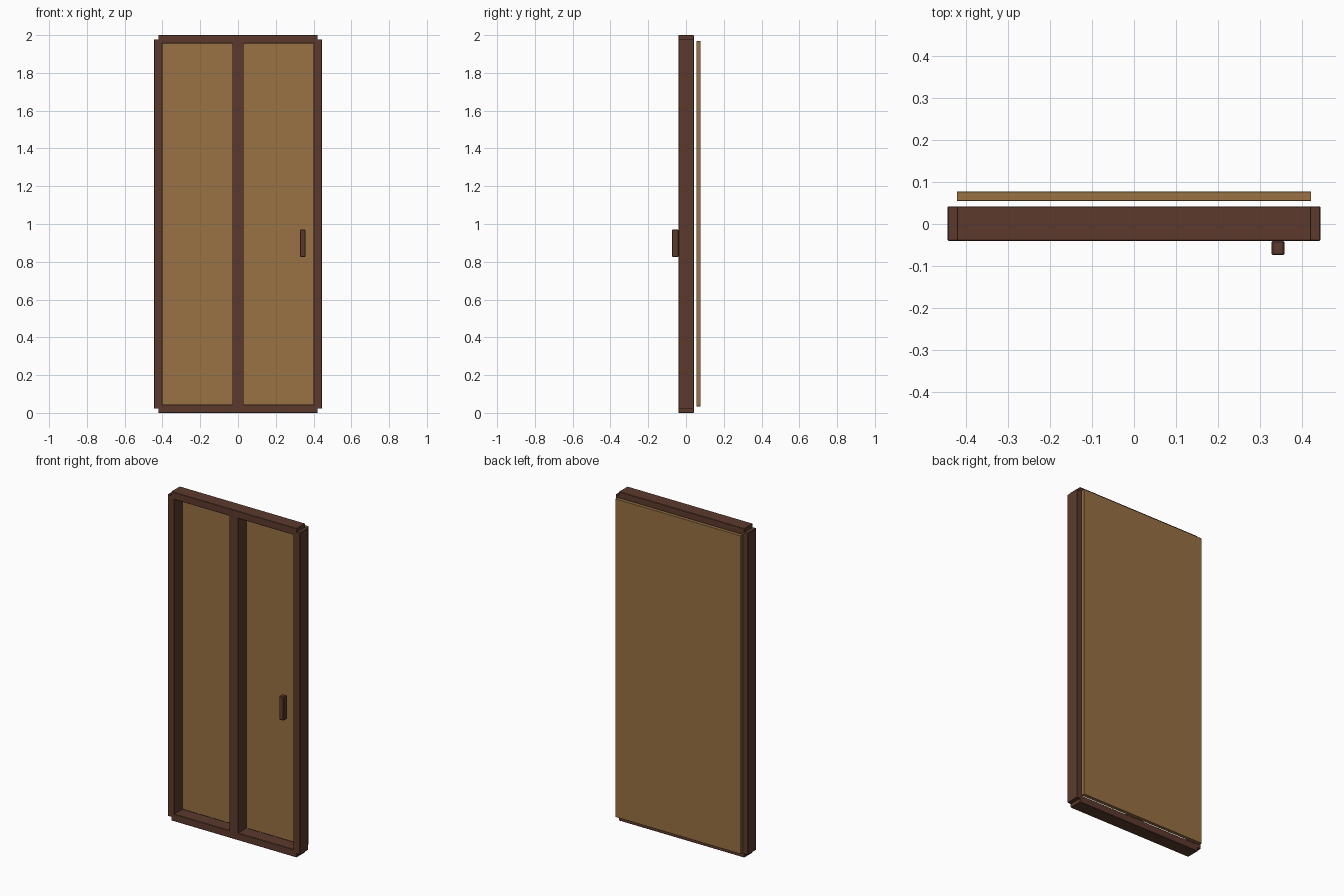
import bpy

if "Cube" in bpy.data.objects:
    bpy.data.objects.remove(bpy.data.objects["Cube"])


def material(name, colour):
    m = bpy.data.materials.new(name)
    m.diffuse_color = (*colour, 1.0)
    m.use_nodes = True
    m.node_tree.nodes["Principled BSDF"].inputs["Base Color"].default_value = m.diffuse_color
    return m


DARK = material("dark_brown_wood", (0.107, 0.042, 0.027))
TAN = material("tan_wood", (0.314, 0.168, 0.058))


def box(name, x, y, z, mat, bevel=0.002):
    """Bevelled box given its (min, max) range on each axis."""
    ranges = (x, y, z)
    bpy.ops.mesh.primitive_cube_add(size=1, location=[(a + b) / 2 for a, b in ranges])
    ob = bpy.context.object
    ob.name = name
    ob.scale = [b - a for a, b in ranges]
    bpy.ops.object.transform_apply(location=False, rotation=False, scale=True)
    ob.data.materials.append(mat)
    mod = ob.modifiers.new("edge_bevel", "BEVEL")
    mod.width = bevel
    mod.segments = 1
    return ob


DEPTH = (-0.040, 0.042)
STILE_Z = (0.022, 1.978)

# Upright frame stiles and central divider
box("left_stile", (-0.444, -0.400), DEPTH, STILE_Z, DARK)
box("right_stile", (0.400, 0.444), DEPTH, STILE_Z, DARK)
box("centre_stile", (-0.030, 0.030), DEPTH, STILE_Z, DARK)

# Top and bottom rails
box("bottom_rail", (-0.422, 0.422), DEPTH, (0.0, 0.044), DARK)
box("top_rail", (-0.422, 0.422), DEPTH, (1.956, 2.0), DARK)

# Backing panel, set slightly behind the frame
box("back_panel", (-0.422, 0.422), (0.055, 0.077), (0.035, 1.970), TAN, 0.001)

# Pull handle on the front
box("handle", (0.328, 0.358), (-0.074, -0.040), (0.826, 0.970), DARK, 0.003)
